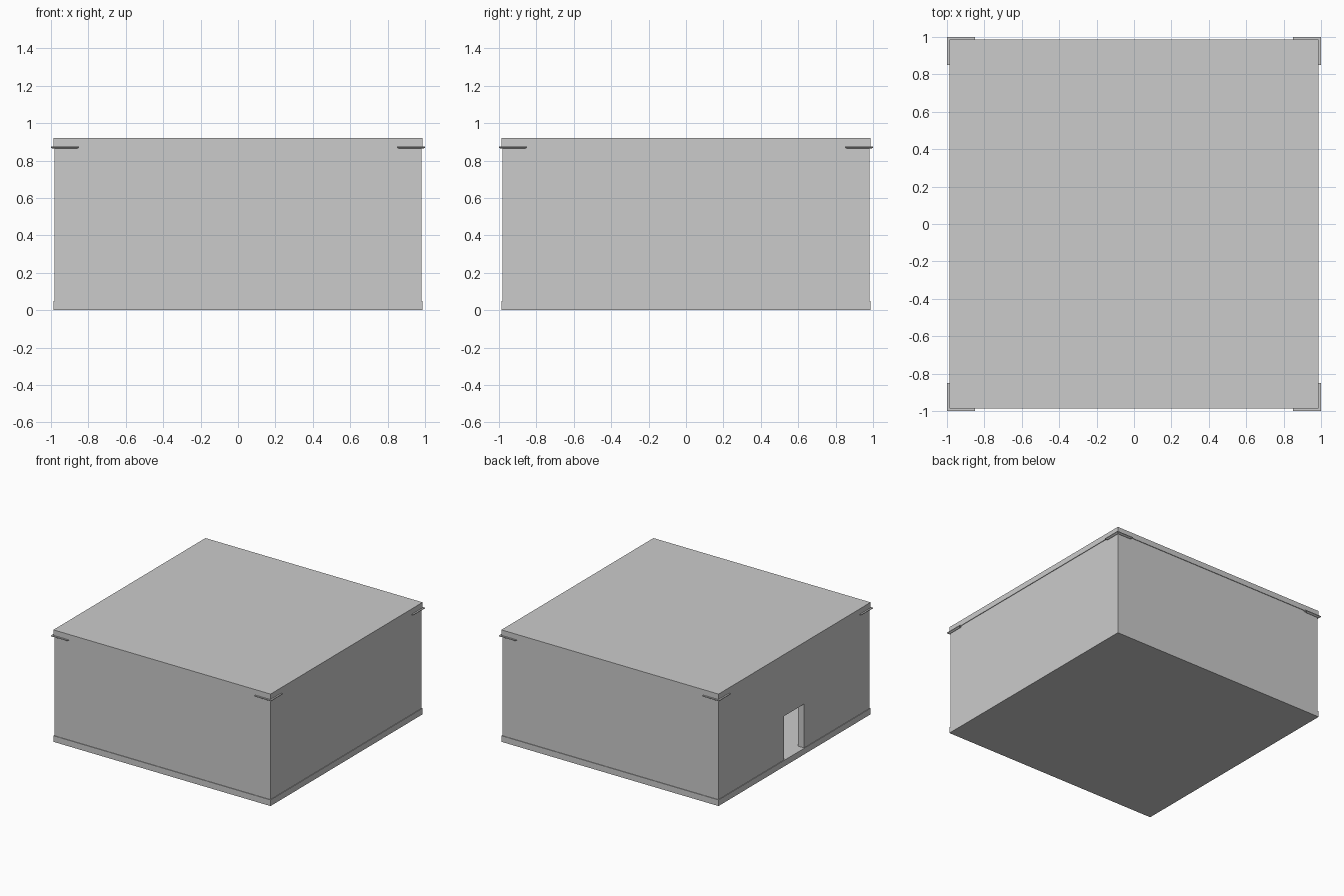
import bpy, bmesh

if "Cube" in bpy.data.objects:
    bpy.data.objects.remove(bpy.data.objects["Cube"])

def box(name, x0, x1, y0, y1, z0, z1):
    me = bpy.data.meshes.new(name)
    bm = bmesh.new()
    bmesh.ops.create_cube(bm, size=1)
    for v in bm.verts:
        v.co.x = x1 if v.co.x > 0 else x0
        v.co.y = y1 if v.co.y > 0 else y0
        v.co.z = z1 if v.co.z > 0 else z0
    bm.to_mesh(me)
    bm.free()
    ob = bpy.data.objects.new(name, me)
    bpy.context.collection.objects.link(ob)
    return ob

E, W, T = 0.987, 0.982, 0.055      # slab edge, wall face, wall thickness
FLOOR, EAVE, TOP = 0.05, 0.875, 0.92

# Floor plinth and flat roof slab
box("floor_plinth", -E, E, -E, E, 0, FLOOR)
box("roof_slab", -E, E, -E, E, EAVE, TOP)

# Hollow walls, with the doorway on the left side
I = W - T
box("wall_front", -W, W, -W, -I, FLOOR, EAVE)
box("wall_back", -W, W, I, W, FLOOR, EAVE)
box("wall_right", I, W, -I, I, FLOOR, EAVE)
D, H = 0.13, 0.41
box("wall_left_near_front", -W, -I, -I, -D, FLOOR, EAVE)
box("wall_left_near_back", -W, -I, D, I, FLOOR, EAVE)
box("door_lintel", -W, -I, -D, D, H, EAVE)

# L-shaped brackets under the roof corners, tapered toward the bottom
def bracket(name, sx, sy):
    top = [(1, 1), (0.85, 1), (0.85, W), (W, W), (W, 0.85), (1, 0.85)]
    low = [(0.99, 0.99), (0.865, 0.99), (0.865, W), (W, W), (W, 0.865), (0.99, 0.865)]
    bm = bmesh.new()
    rings = [[bm.verts.new((x * sx, y * sy, z)) for x, y in pts]
             for pts, z in ((low, 0.863), (top, 0.869), (top, EAVE))]
    bm.faces.new(rings[0])
    bm.faces.new(rings[-1])
    for a, b in zip(rings, rings[1:]):
        for i in range(6):
            j = (i + 1) % 6
            bm.faces.new((a[i], a[j], b[j], b[i]))
    bmesh.ops.recalc_face_normals(bm, faces=bm.faces)
    me = bpy.data.meshes.new(name)
    bm.to_mesh(me)
    bm.free()
    bpy.context.collection.objects.link(bpy.data.objects.new(name, me))

for side, sx in (("left", -1), ("right", 1)):
    for end, sy in (("front", -1), ("back", 1)):
        bracket(f"corner_bracket_{end}_{side}", sx, sy)
